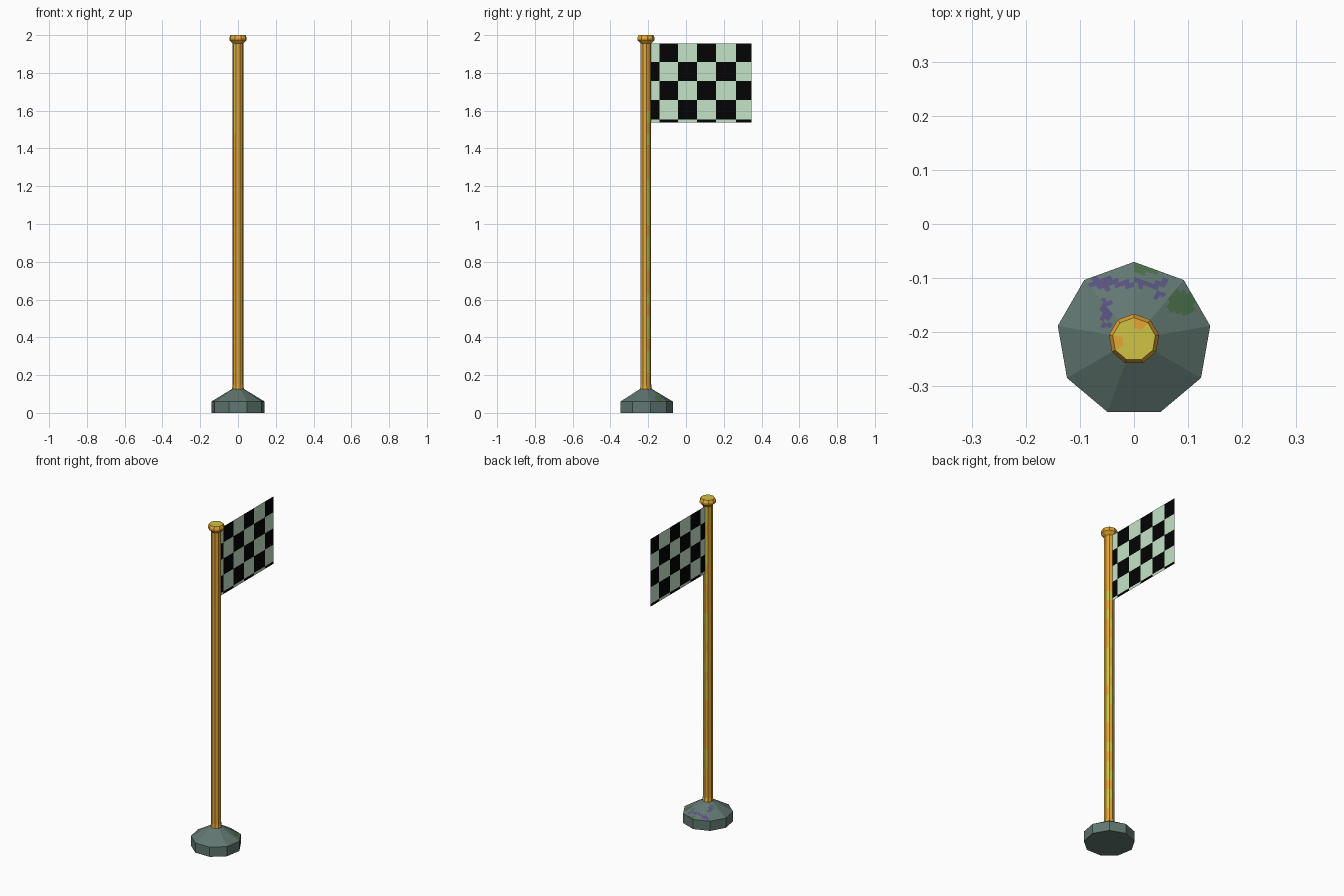
import bpy, bmesh, random
from math import cos, sin, pi, hypot

cube = bpy.data.objects.get("Cube")
if cube:
    bpy.data.objects.remove(cube, do_unlink=True)

SIDES = 9
POLE_Y = -0.213
random.seed(4)


def material(name, rgb):
    mat = bpy.data.materials.new(name)
    mat.use_nodes = True
    color = (*rgb, 1)
    mat.diffuse_color = color
    mat.node_tree.nodes["Principled BSDF"].inputs["Base Color"].default_value = color
    return mat


gold = material("gold", (0.78, 0.38, 0.035))
yellow = material("yellow", (0.62, 0.55, 0.06))
stone = material("grey green stone", (0.12, 0.185, 0.165))
purple = material("dusty purple", (0.1, 0.085, 0.21))
green = material("moss green", (0.07, 0.16, 0.07))
white = material("pale green white", (0.55, 0.77, 0.57))
black = material("black", (0.001, 0.001, 0.001))


def finish(bm, name, mats):
    mesh = bpy.data.meshes.new(name)
    bm.to_mesh(mesh)
    bm.free()
    for mat in mats:
        mesh.materials.append(mat)
    obj = bpy.data.objects.new(name, mesh)
    bpy.context.collection.objects.link(obj)
    return obj


def outline(splits):
    """Unit polygon with each side cut into equal lengths."""
    corners = [(cos(pi / 2 + 2 * pi * k / SIDES), sin(pi / 2 + 2 * pi * k / SIDES))
               for k in range(SIDES + 1)]
    return [(a[0] + (b[0] - a[0]) * s / splits, a[1] + (b[1] - a[1]) * s / splits)
            for a, b in zip(corners, corners[1:]) for s in range(splits)]


def turned(name, profile, mats, rule, splits=1):
    """Faceted solid of revolution from (radius, height) pairs."""
    bm = bmesh.new()
    points = outline(splits)
    rings = [[bm.verts.new((r * x, POLE_Y + r * y, z)) for x, y in points]
             for r, z in profile]
    for low, high in zip(rings, rings[1:]):
        for k in range(len(points)):
            n = (k + 1) % len(points)
            bm.faces.new((low[k], low[n], high[n], high[k]))
    bm.faces.new(rings[0][::-1])
    bm.faces.new(rings[-1])
    bm.normal_update()
    for face in bm.faces:
        face.material_index = int(rule(face.normal, face.calc_center_median()))
    return finish(bm, name, mats)


def near(c, x, y, reach):
    return hypot(c.x - x, c.y - y) < reach


# Weighted base, with moss and purple stains on the slope
def base_color(n, c):
    if n.z < 0.3:
        return 0
    if near(c, 0.088, -0.145, 0.024) or (0 < c.x < 0.05 and c.y > -0.092):
        return 2
    back_stain = -0.08 < c.x < 0.06 and -0.116 < c.y < -0.098
    side_stain = -0.06 < c.x < -0.042 and -0.19 < c.y < -0.116
    stained = back_stain or side_stain or near(c, 0.045, -0.125, 0.013)
    return 1 if stained and random.random() < 0.75 else 0


SLOPE = 12
slope = [(0.143 - 0.11 * i / SLOPE, 0.06 + 0.066 * i / SLOPE) for i in range(SLOPE + 1)]
turned("base", [(0.143, 0)] + slope, [stone, purple, green], base_color, splits=8)


# Pole, worn yellow in patches on the back and high on one front side
def pole_color(n, c):
    if n.y > 0.4 and n.x > 0:
        return 0.2 < c.z < 1.6 and random.random() < 0.4
    if n.y > 0.9:
        return random.random() < 0.3
    return n.x < -0.5 and n.y < -0.5 and c.z > 1.5


BANDS = 30
shaft = [(0.033, 0.12), (0.029, 0.15)]
shaft += [(0.029, 0.15 + 1.81 * i / BANDS) for i in range(1, BANDS + 1)]
turned("pole", shaft, [gold, yellow], pole_color)


# Finial with a yellow top that has two gold patches
def finial_color(n, c):
    return n.z > 0.9 and not (near(c, 0.01, -0.187, 0.008) or near(c, -0.028, -0.218, 0.008))


turned("finial", [(0.029, 1.955), (0.047, 1.974), (0.047, 1.986), (0.04, 2), (0.022, 2)],
       [gold, yellow], finial_color)

# Chequered flag, a single thin sheet
columns = [-0.186, -0.141, -0.043, 0.057, 0.158, 0.264, 0.347]
rows = [1.956, 1.858, 1.758, 1.657, 1.554, 1.538]
bm = bmesh.new()
grid = [[bm.verts.new((0, y, z)) for y in columns] for z in rows]
for i in range(len(rows) - 1):
    for j in range(len(columns) - 1):
        face = bm.faces.new((grid[i + 1][j], grid[i + 1][j + 1],
                             grid[i][j + 1], grid[i][j]))
        face.material_index = (i + j) % 2
finish(bm, "flag", [white, black])
